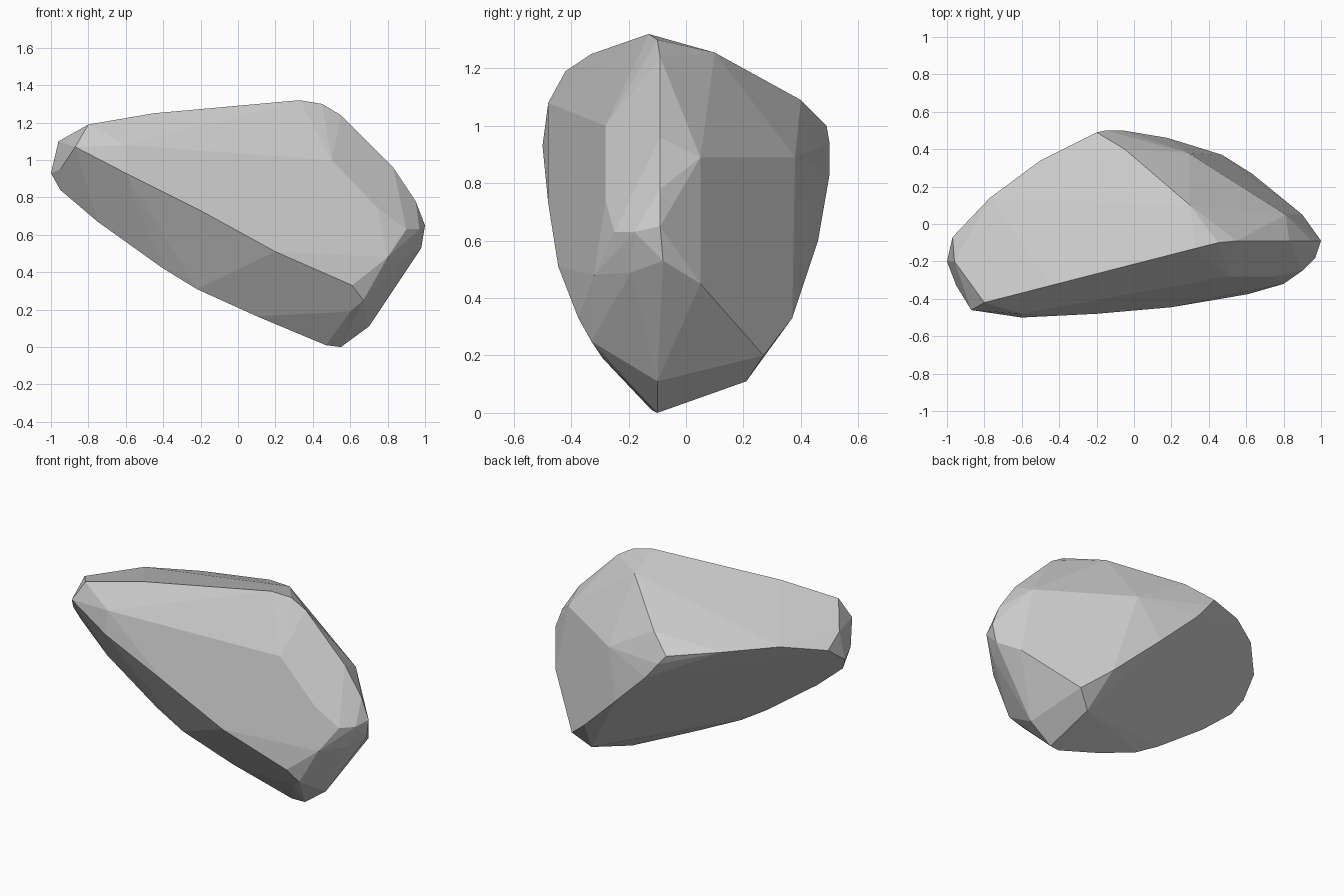
import bpy, bmesh, math

# crest along the top, falling to the right-hand nose
crest = [(-.8, -.42, 1.19), (-.45, -.33, 1.25), (.33, -.13, 1.32),
         (.45, -.1, 1.3), (.55, -.09, 1.24)]
nose = [(.83, -.09, .96), (.95, -.09, .78), (1, -.09, .65),
        (.98, -.08, .53), (.97, -.18, .63), (.9, -.25, .63), (.91, -.19, .49)]
# lower front edge and the bulge of the front face above it
front = [(-.87, -.46, 1.07), (-.6, -.5, .93), (-.2, -.48, .73),
         (.2, -.445, .51), (.61, -.375, .33), (.67, -.33, .25), (.8, -.32, .48),
         (.5, -.28, 1), (.75, -.28, .74), (-.2, -.45, .88), (-.6, -.48, 1.08)]
# back edge from crest round to the low right corner, and back facets
back = [(.3, .1, 1.255), (-.05, .4, 1.09), (-.2, .49, 1), (-.15, .5, .94),
        (-.06, .5, .83), (.18, .46, .6), (.47, .37, .33), (.63, .27, .2),
        (.9, .05, .45), (.81, .05, .89), (.29, .38, .89),
        (-.5, .34, 1.05), (-.77, .14, 1.08)]
# left end
left = [(-.97, -.07, 1.03), (-1, -.2, .93), (-.95, -.33, .95), (-.96, -.2, 1.1)]
# keel underneath and the tip it stands on
keel = [(-.95, -.25, .84), (-.75, -.27, .67), (-.4, -.26, .42), (-.22, -.25, .31),
        (.1, -.2, .165), (.47, -.12, .01), (.55, -.1, 0),
        (.7, -.1, .11), (.6, -.29, .19), (.53, .21, .11)]

# the boulder is the convex skin around those edges
bm = bmesh.new()
for p in crest + nose + front + back + left + keel:
    bm.verts.new(p)
bmesh.ops.convex_hull(bm, input=bm.verts[:])
loose = [v for v in bm.verts if not v.link_faces]
bmesh.ops.delete(bm, geom=loose, context='VERTS')

# merge nearly coplanar triangles into broad facets
bmesh.ops.dissolve_limit(bm, angle_limit=math.radians(4),
                         verts=bm.verts[:], edges=bm.edges[:])
bmesh.ops.recalc_face_normals(bm, faces=bm.faces[:])
mesh = bpy.data.meshes.new("boulder")
bm.to_mesh(mesh)
bm.free()
boulder = bpy.data.objects.new("boulder", mesh)
bpy.context.collection.objects.link(boulder)
